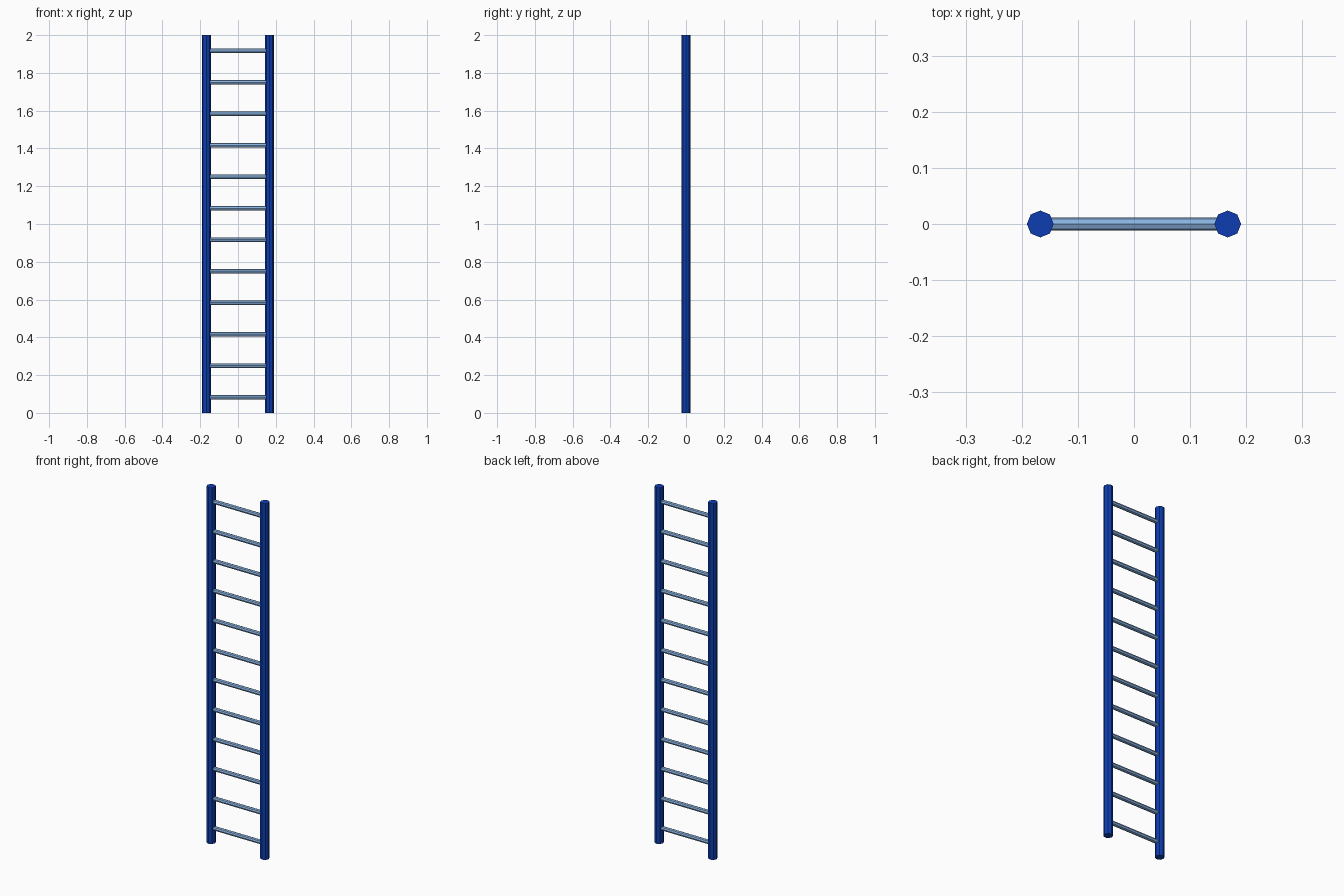
import bpy
from math import pi

if "Cube" in bpy.data.objects:
    bpy.data.objects.remove(bpy.data.objects["Cube"])

RAIL_X, RAIL_R, HEIGHT = 0.167, 0.024, 2.0
RUNG_R, RUNGS = 0.012, 12


def material(name, color):
    mat = bpy.data.materials.new(name)
    mat.diffuse_color = color
    mat.use_nodes = True
    mat.node_tree.nodes["Principled BSDF"].inputs["Base Color"].default_value = mat.diffuse_color
    return mat


def bar(name, radius, length, location, rotation, mat):
    """Flat-shaded eight-sided bar."""
    bpy.ops.mesh.primitive_cylinder_add(vertices=8, radius=radius, depth=length,
                                        location=location, rotation=rotation)
    obj = bpy.context.object
    obj.name = name
    obj.data.materials.append(mat)
    return obj


blue = material("rail_blue", (0.004, 0.047, 0.45, 1))
steel = material("rung_blue_grey", (0.25, 0.45, 0.75, 1))

# Side rails
for side, sign in (("left", -1), ("right", 1)):
    bar(f"{side}_rail", RAIL_R, HEIGHT, (sign * RAIL_X, 0, HEIGHT / 2), (0, 0, 0), blue)

# Evenly spaced rungs running between the rail centres
step = HEIGHT / RUNGS
for i in range(RUNGS):
    bar(f"rung_{i + 1}", RUNG_R, 2 * RAIL_X, (0, 0, (i + 0.5) * step), (0, pi / 2, 0), steel)
